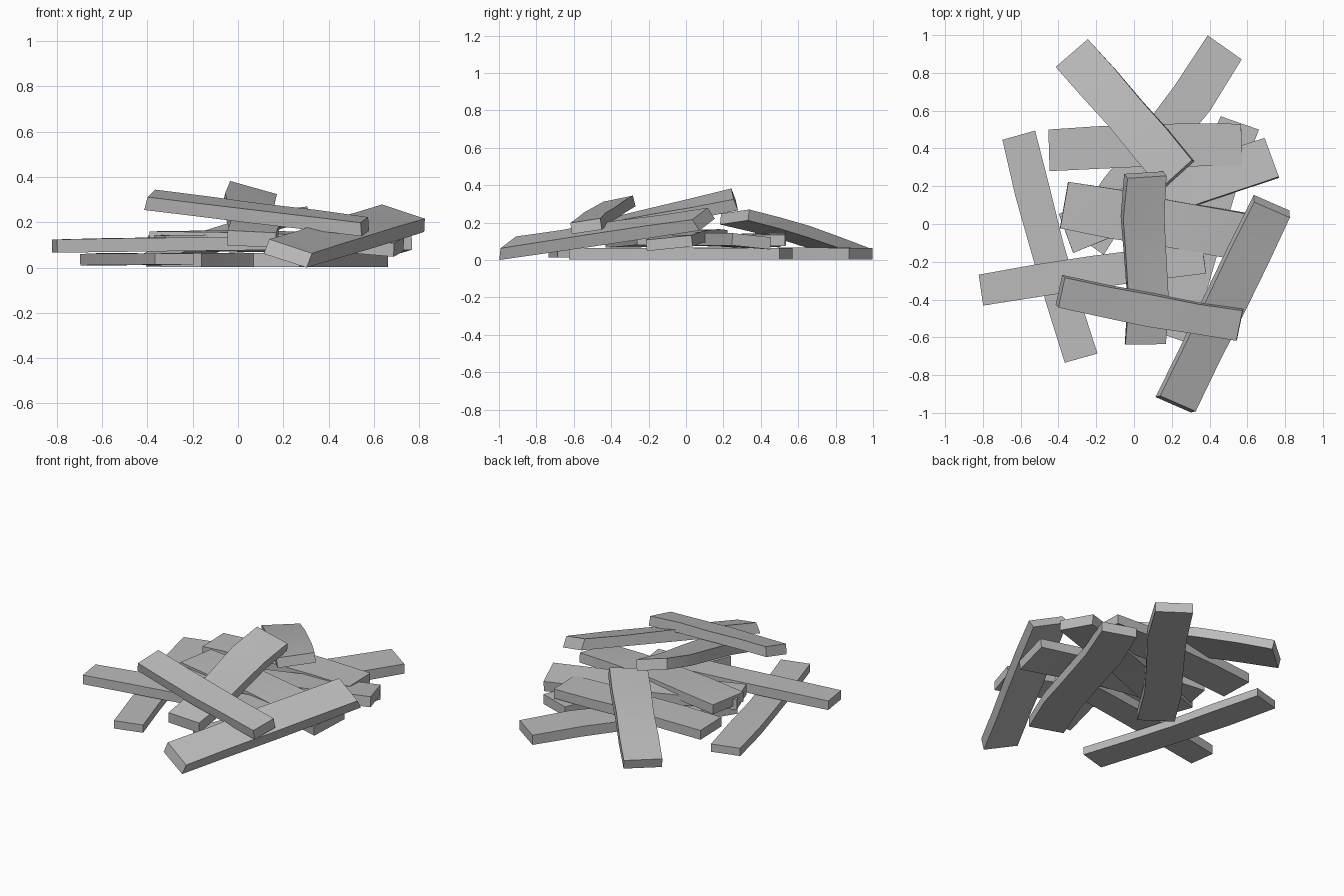
import bpy, bmesh, math, random
from mathutils import Vector, Matrix

random.seed(4)
cube = bpy.data.objects.get("Cube")
if cube:
    bpy.data.objects.remove(cube, do_unlink=True)

# Single weathered grey
grey = bpy.data.materials.new("weathered_grey")
grey.use_nodes = True
colour = (0.5, 0.5, 0.5, 1)
grey.diffuse_color = colour
grey.node_tree.nodes["Principled BSDF"].inputs["Base Color"].default_value = colour

SECTIONS = 5


def plank(name, start, end, width, thick, roll_start=0, roll_end=0,
          bow=0, sway=0, arch=0, chamfer=0):
    """Rough board swept from start to end: twisted, bowed, swayed sideways and arched."""
    start, end = Vector(start), Vector(end)
    along = (end - start).normalized()
    side = Vector((0, 0, 1)).cross(along).normalized()
    up = along.cross(side)
    bm = bmesh.new()
    rings = []
    for i in range(SECTIONS):
        t = i / (SECTIONS - 1)
        inner = 0 < i < SECTIONS - 1
        swell = math.sin(math.pi * t)
        drift = bow * swell + sway * math.sin(math.tau * t)
        centre = start.lerp(end, t) + side * drift + up * arch * swell
        turn = Matrix.Rotation(roll_start + (roll_end - roll_start) * t, 3, along)
        half = width / 2 * (random.uniform(0.97, 1.05) if inner else 1)
        ring = []
        for s, u in ((1, -1), (-1, -1), (-1, 1), (1, 1)):
            # uneven hewn top and slanted saw cuts
            lift = thick / 2 * (random.uniform(0.95, 1.15) if inner and u > 0 else 1)
            offset = turn @ (side * s * half + up * u * lift)
            if not inner and u > 0:
                offset += along * (chamfer if i == 0 else -chamfer)
            point = centre + offset
            point.z = max(point.z, 0)
            ring.append(bm.verts.new(point))
        rings.append(ring)
    for a, b in zip(rings, rings[1:]):
        for k in range(4):
            n = (k + 1) % 4
            bm.faces.new((a[k], a[n], b[n], b[k]))
    bm.faces.new(rings[0])
    bm.faces.new(rings[-1][::-1])
    bmesh.ops.triangulate(bm, faces=bm.faces[:])
    bmesh.ops.recalc_face_normals(bm, faces=bm.faces[:])
    mesh = bpy.data.meshes.new(name)
    bm.to_mesh(mesh)
    bm.free()
    mesh.materials.append(grey)
    obj = bpy.data.objects.new(name, mesh)
    bpy.context.collection.objects.link(obj)
    bpy.ops.object.select_all(action="DESELECT")
    obj.select_set(True)
    bpy.context.view_layer.objects.active = obj
    bpy.ops.object.shade_smooth_by_angle(angle=math.radians(30))


# Bottom layer, flat on the ground
plank("ground_plank_left", (-0.28, -0.71, 0.038), (-0.61, 0.47, 0.035), 0.18, 0.05, bow=0.015)
plank("ground_plank_back", (-0.25, -0.1, 0.033), (0.48, 0.935, 0.033), 0.22, 0.062, sway=0.015)
plank("ground_plank_right", (0.17, -0.59, 0.033), (0.56, 0.535, 0.033), 0.215, 0.062, sway=-0.015)

# Middle layer, crossing over the ground planks
plank("cross_plank_back", (-0.45, 0.39, 0.1), (0.57, 0.42, 0.105), 0.22, 0.06, bow=0.01, arch=0.01)
plank("cross_plank_front", (-0.81, -0.35, 0.095), (0.37, -0.18, 0.11), 0.165, 0.058, bow=0.01)
plank("cross_plank_right", (-0.36, -0.05, 0.11), (0.73, 0.35, 0.1), 0.22, 0.065, 0, -0.1, bow=0.015)
plank("cross_plank_centre", (-0.37, 0.1, 0.13), (0.71, -0.09, 0.09), 0.25, 0.06, 0, 0.1, arch=0.015)

# Leaning planks on top of the pile
plank("leaning_plank_back", (-0.325, 0.9, 0.035), (0.23, 0.26, 0.23), 0.225, 0.06, 0, 0.1,
      bow=0.005, arch=0.012)
plank("leaning_plank_right", (0.215, -0.965, 0.06), (0.735, 0.105, 0.22), 0.215, 0.065, 0.3, 0.3,
      chamfer=0.025)
plank("leaning_plank_centre", (0.06, -0.64, 0.125), (0.06, 0.265, 0.325), 0.215, 0.065, 0.05, 0.28,
      sway=-0.015, chamfer=0.01)
plank("top_plank_front", (-0.395, -0.355, 0.3), (0.565, -0.535, 0.18), 0.165, 0.06, 0.2, 0.15,
      bow=-0.01, chamfer=0.01)
